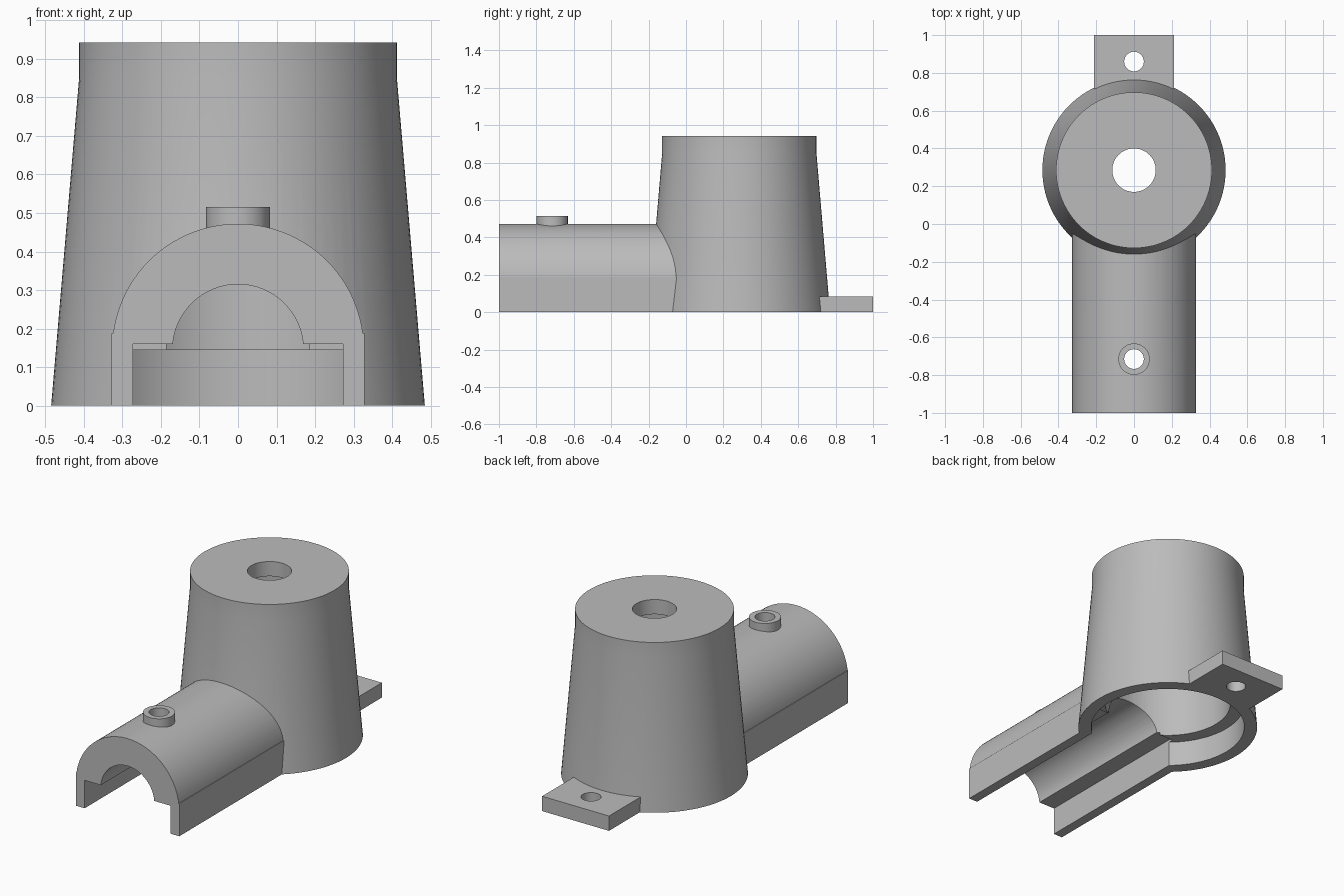
import bpy, bmesh, math
from mathutils import Vector

cube = bpy.data.objects.get("Cube")
if cube:
    bpy.data.objects.remove(cube, do_unlink=True)

TOWER_Y, NOZZLE_Y, TAB_HOLE_Y = 0.285, -0.715, 0.86
ARCH_Z = 0.145

grey = bpy.data.materials.new("plain grey")
grey.use_nodes = True
grey.diffuse_color = (0.5, 0.5, 0.5, 1)
grey.node_tree.nodes["Principled BSDF"].inputs["Base Color"].default_value = (0.5, 0.5, 0.5, 1)


def finish(name, bm):
    bmesh.ops.recalc_face_normals(bm, faces=bm.faces[:])
    mesh = bpy.data.meshes.new(name)
    bm.to_mesh(mesh)
    bm.free()
    mesh.materials.append(grey)
    obj = bpy.data.objects.new(name, mesh)
    bpy.context.collection.objects.link(obj)
    return obj


def turned(name, y, profile, n=96):
    """Closed solid of revolution about a vertical axis, from (radius, z) rings."""
    bm = bmesh.new()
    rings = []
    for r, z in profile:
        rings.append([bm.verts.new((r * math.cos(math.tau * i / n),
                                    y + r * math.sin(math.tau * i / n), z)) for i in range(n)])
    for a, b in zip(rings, rings[1:]):
        for i in range(n):
            j = (i + 1) % n
            bm.faces.new((a[i], a[j], b[j], b[i]))
    bm.faces.new(rings[0])
    bm.faces.new(rings[-1])
    return finish(name, bm)


def extruded(name, outline, y0, y1):
    """Extrude an (x, z) outline along y."""
    bm = bmesh.new()
    face = bm.faces.new([bm.verts.new((x, y0, z)) for x, z in outline])
    out = bmesh.ops.extrude_face_region(bm, geom=[face])
    bmesh.ops.translate(bm, vec=Vector((0, y1 - y0, 0)),
                        verts=[v for v in out["geom"] if isinstance(v, bmesh.types.BMVert)])
    return finish(name, bm)


def arc(r, start, end, n):
    return [(r * math.cos(start + (end - start) * i / n),
             ARCH_Z + r * math.sin(start + (end - start) * i / n)) for i in range(n + 1)]


def rect(w, z0, z1):
    return [(-w, z0), (w, z0), (w, z1), (-w, z1)]


def combine(target, other, operation):
    mod = target.modifiers.new(operation.title(), "BOOLEAN")
    mod.operation, mod.solver, mod.object = operation, "EXACT", other
    bpy.context.view_layer.objects.active = target
    bpy.ops.object.modifier_apply(modifier=mod.name)
    bpy.data.objects.remove(other, do_unlink=True)


# Solid parts: tapered tower, arched arm, rear tab, nozzle
body = turned("housing_body", TOWER_Y, [(0.485, 0), (0.4125, 0.85), (0.4125, 0.942)])
lift = math.asin((0.187 - ARCH_Z) / 0.327)
arm = [(-0.328, 0), (0.328, 0), (0.328, 0.187)] + arc(0.327, lift, math.pi - lift, 48) + [(-0.328, 0.187)]
combine(body, extruded("arm", arm, -1, 0.1), "UNION")
combine(body, extruded("rear_tab", rect(0.212, 0, 0.085), 0.6, 1), "UNION")
combine(body, turned("nozzle", NOZZLE_Y, [(0.083, 0.4), (0.083, 0.515)], 48), "UNION")

# Hollows: lower recess, main cavity, channel under the arm, and round holes
cutters = [
    turned("recess", TOWER_Y, [(0.415, -0.1), (0.415, 0.145)]),
    turned("cavity", TOWER_Y, [(0.34, -0.1), (0.34, 0.858)]),
    extruded("channel", rect(0.272, -0.1, 0.16), -1.1, 0),
    extruded("arch", arc(0.17, 0, math.tau, 64)[:-1], -1.1, TOWER_Y),
    turned("top_hole", TOWER_Y, [(0.115, 0.8), (0.115, 1.1)], 64),
    turned("nozzle_hole", NOZZLE_Y, [(0.052, 0.2), (0.052, 0.6)], 48),
    turned("tab_hole", TAB_HOLE_Y, [(0.052, -0.1), (0.052, 0.2)], 48),
]
for cutter in cutters:
    combine(body, cutter, "DIFFERENCE")

# Smooth round walls, crisp edges
bpy.context.view_layer.update()
bpy.ops.object.select_all(action="DESELECT")
body.select_set(True)
bpy.context.view_layer.objects.active = body
bpy.ops.object.shade_smooth_by_angle(angle=math.radians(25))
